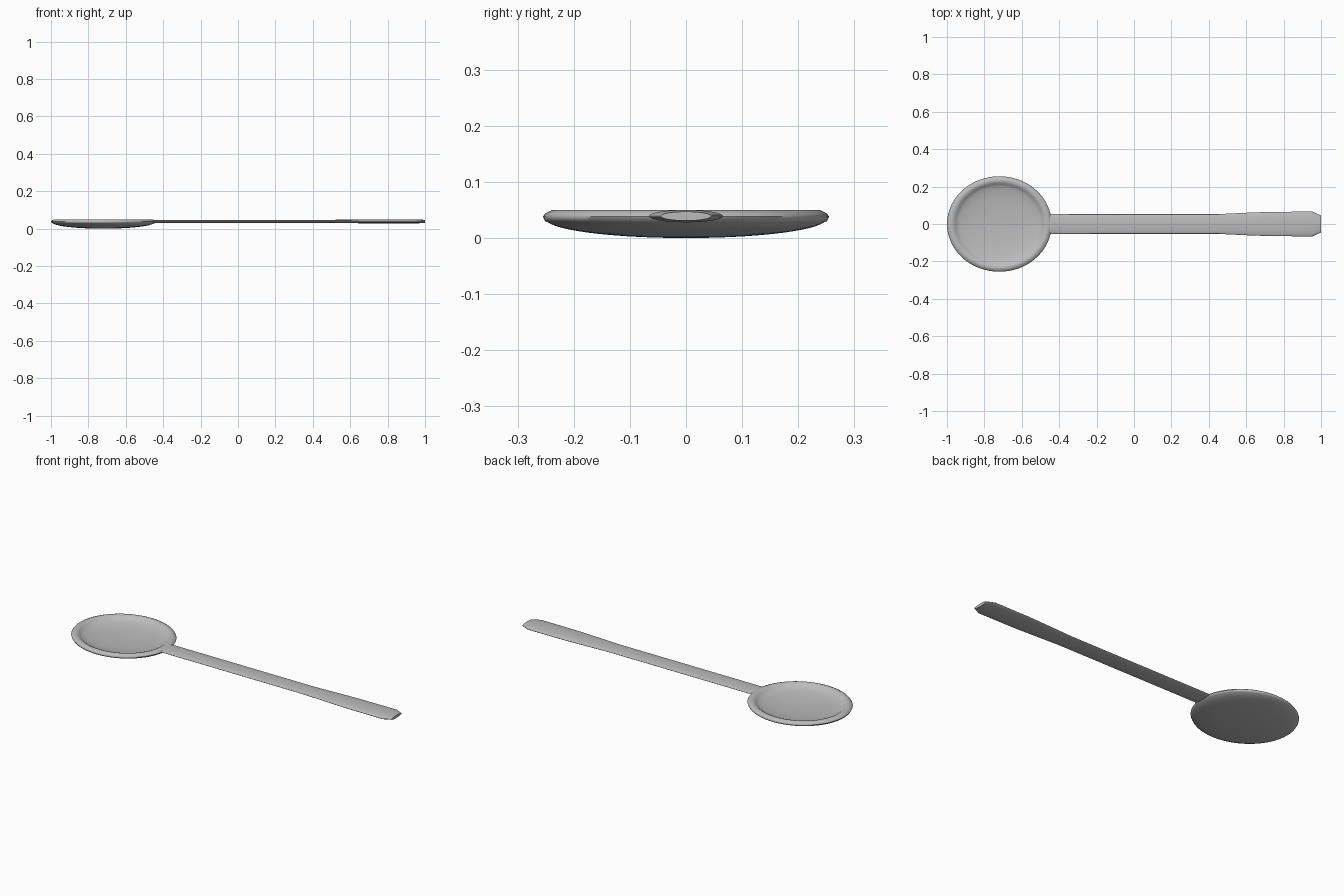
import bpy, bmesh, math

if "Cube" in bpy.data.objects:
    bpy.data.objects.remove(bpy.data.objects["Cube"], do_unlink=True)

metal = bpy.data.materials.new("brushed_steel")
metal.use_nodes = True
color = (0.5, 0.5, 0.5, 1)
metal.diffuse_color = color
metal.node_tree.nodes["Principled BSDF"].inputs["Base Color"].default_value = color


def skin(name, rings, close_ends, angle):
    """Bridge successive rings of points into a smooth shaded surface."""
    bm = bmesh.new()
    loops = [[bm.verts.new(p) for p in ring] for ring in rings]
    n = len(loops[0])
    for a, b in zip(loops, loops[1:]):
        for i in range(n):
            j = (i + 1) % n
            bm.faces.new((a[i], a[j], b[j], b[i]))
    if close_ends:
        bm.faces.new(loops[0])
        bm.faces.new(loops[-1])
    bmesh.ops.recalc_face_normals(bm, faces=bm.faces)
    mesh = bpy.data.meshes.new(name)
    bm.to_mesh(mesh)
    bm.free()
    obj = bpy.data.objects.new(name, mesh)
    bpy.context.collection.objects.link(obj)
    mesh.materials.append(metal)
    bpy.ops.object.select_all(action="DESELECT")
    obj.select_set(True)
    bpy.context.view_layer.objects.active = obj
    bpy.ops.object.shade_smooth_by_angle(angle=math.radians(angle))
    return obj


def ellipse(n, ru, rv):
    return [(ru * math.cos(t), rv * math.sin(t))
            for t in (2 * math.pi * i / n for i in range(n))]


# Bowl: underside, rounded rim, then hollow inside, as (radius factor, height)
steps = [math.radians(a) for a in range(2, 81, 6)]
profile = [(0.98 * math.sin(t), 0.034 * (1 - math.cos(t))) for t in steps]
profile += [(0.985, 0.03), (1.0, 0.038), (0.985, 0.044), (0.935, 0.05),
            (0.90, 0.05), (0.86, 0.046)]
profile += [(0.84 * math.sin(t), 0.012 + 0.032 * (1 - math.cos(t)))
            for t in reversed(steps)]
skin("bowl", [[(-0.72 + x, y, z) for x, y in ellipse(64, 0.28 * r, 0.255 * r)]
              for r, z in profile], True, 60)

# Handle: flattened oval sections along x, as (x, half width, half thickness)
sections = [(-0.46, 0.053, 0.008), (0.45, 0.053, 0.008), (0.60, 0.060, 0.0095),
            (0.73, 0.065, 0.011), (0.955, 0.066, 0.011), (1.0, 0.045, 0.008)]
skin("handle", [[(x, y, 0.039 + z) for y, z in ellipse(32, w, h)]
                for x, w, h in sections], True, 22)
